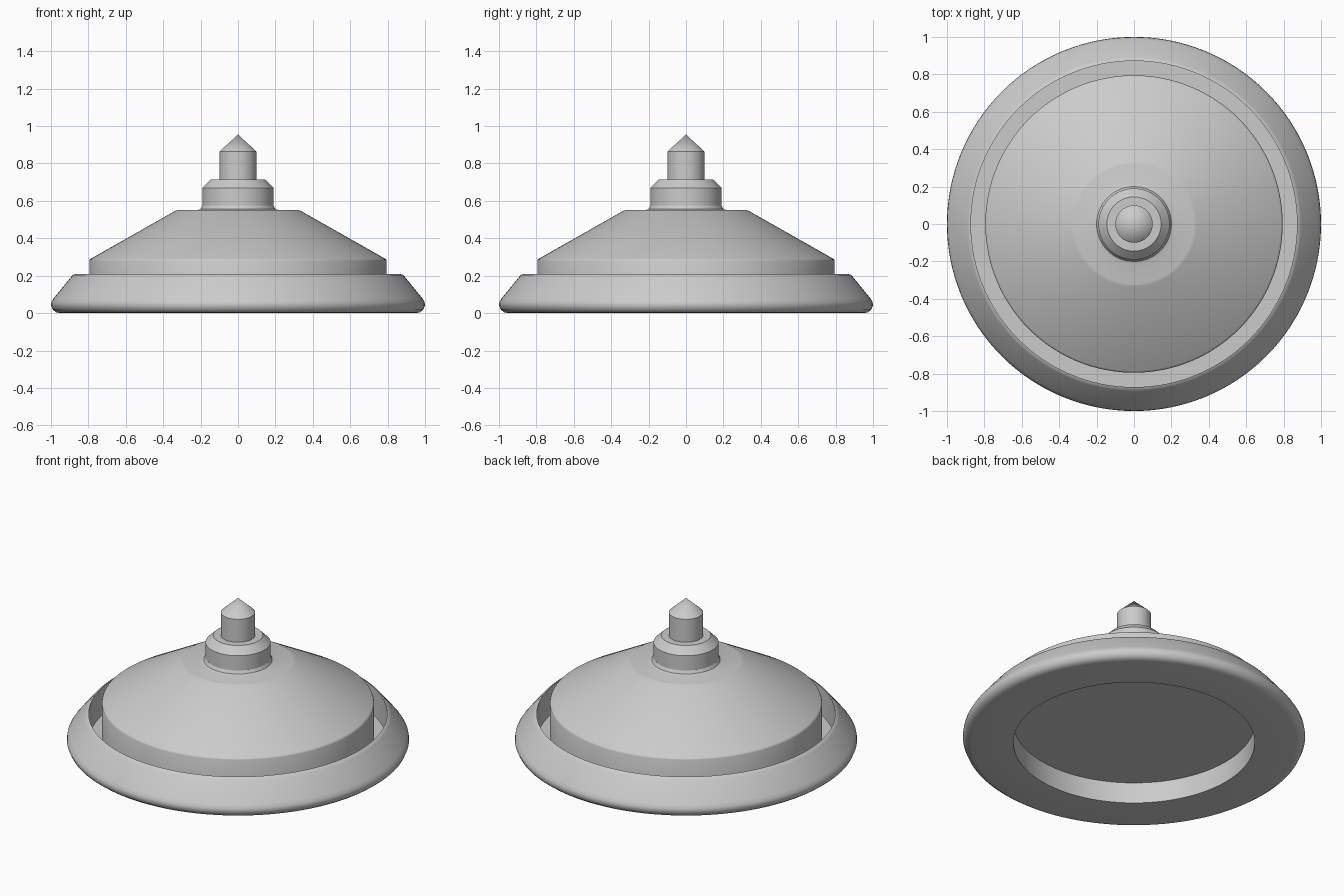
import bpy, bmesh, math

cube = bpy.data.objects.get("Cube")
if cube:
    bpy.data.objects.remove(cube, do_unlink=True)

grey = bpy.data.materials.new("plain_grey")
grey.use_nodes = True
colour = (0.6, 0.6, 0.6, 1)
grey.diffuse_color = colour
grey.node_tree.nodes["Principled BSDF"].inputs["Base Color"].default_value = colour


def lathe(name, profile, sides):
    """Revolve (radius, height) points, listed from bottom to top outside, around z."""
    bm = bmesh.new()
    rings = []
    for r, z in profile:
        if r == 0:
            rings.append([bm.verts.new((0, 0, z))] * sides)
        else:
            rings.append([bm.verts.new((r * math.cos(2 * math.pi * i / sides),
                                        r * math.sin(2 * math.pi * i / sides), z))
                          for i in range(sides)])
    for low, high in zip(rings, rings[1:]):
        for i in range(sides):
            j = (i + 1) % sides
            corners = list(dict.fromkeys((low[i], low[j], high[j], high[i])))
            bm.faces.new(corners)
    mesh = bpy.data.meshes.new(name)
    bm.to_mesh(mesh)
    bm.free()
    mesh.materials.append(grey)
    obj = bpy.data.objects.new(name, mesh)
    bpy.context.collection.objects.link(obj)
    bpy.ops.object.select_all(action="DESELECT")
    obj.select_set(True)
    bpy.context.view_layer.objects.active = obj
    bpy.ops.object.shade_smooth_by_angle(angle=math.radians(38))
    return obj


# Base ring: recessed underside, rounded foot, sloping skirt and inner groove
lathe("base_ring", [
    (0, 0.135), (0.705, 0.135), (0.705, 0), (0.95, 0), (0.972, 0.004),
    (0.99, 0.018), (1.0, 0.042), (0.997, 0.06), (0.985, 0.08),
    (0.893, 0.193), (0.884, 0.203), (0.872, 0.208),
    (0.872, 0.03), (0.795, 0.03)], 128)

# Conical cap with a flat crown that curves up into the neck
lathe("conical_cap", [
    (0.795, 0.03), (0.795, 0.28), (0.792, 0.287), (0.785, 0.292),
    (0.335, 0.547), (0.32, 0.551), (0.215, 0.551),
    (0.2, 0.557), (0.19, 0.575)], 128)

# Chamfered neck
lathe("neck", [(0.19, 0.575), (0.19, 0.67), (0.145, 0.715), (0.1, 0.715)], 64)

# Pointed pin
lathe("pointed_pin", [(0.1, 0.715), (0.1, 0.863), (0, 0.955)], 64)
